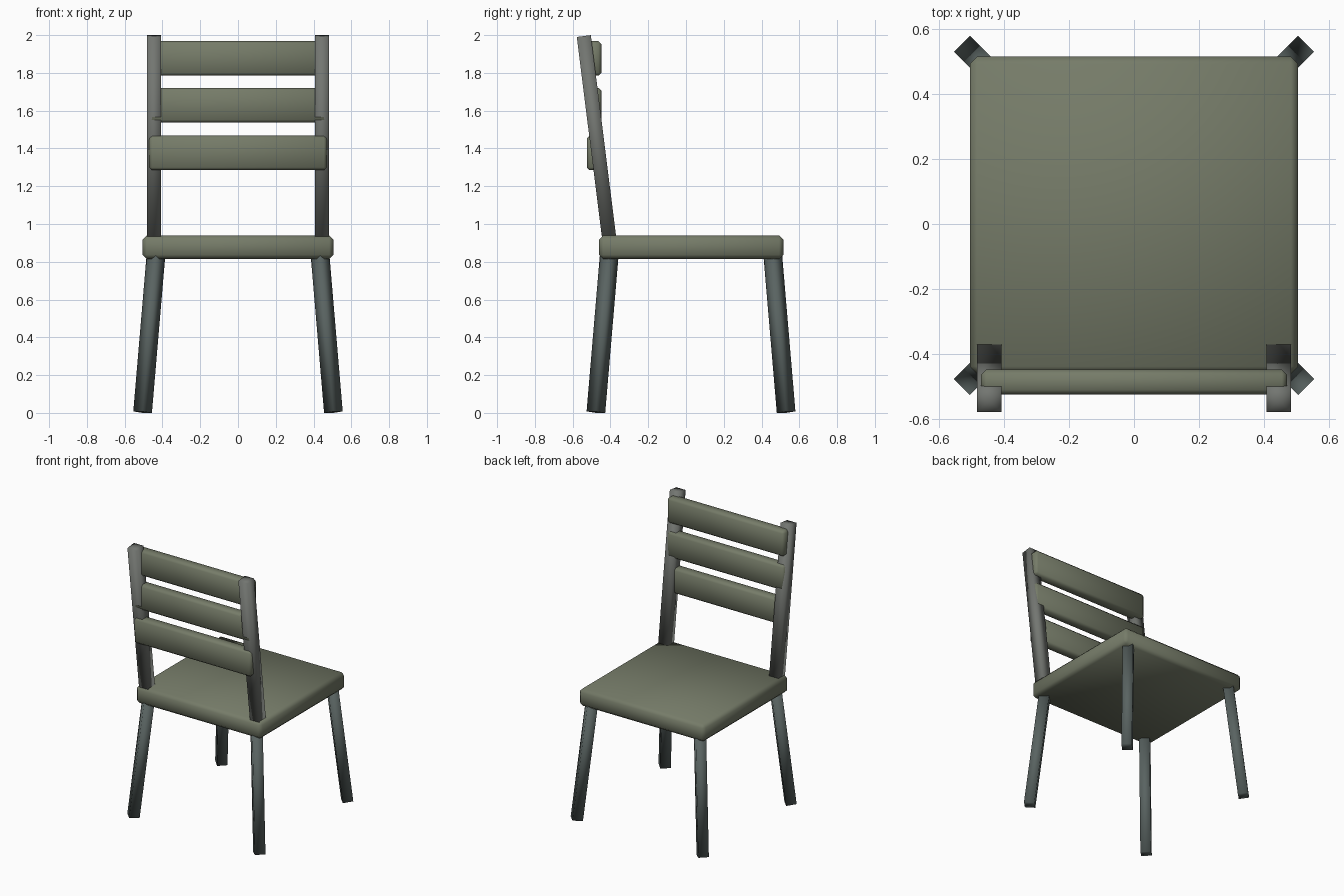
import bpy
from math import radians
from mathutils import Vector, Matrix

if "Cube" in bpy.data.objects:
    bpy.data.objects.remove(bpy.data.objects["Cube"])


def material(name, rgb):
    m = bpy.data.materials.new(name)
    m.diffuse_color = (*rgb, 1)
    m.use_nodes = True
    m.node_tree.nodes["Principled BSDF"].inputs["Base Color"].default_value = m.diffuse_color
    return m


olive = material("olive wood", (0.18, 0.20, 0.14))
grey = material("grey post", (0.17, 0.18, 0.165))
dark = material("dark leg", (0.10, 0.125, 0.12))


def board(name, lo, hi, bevel):
    """Chamfered, smooth-shaded box between two corners."""
    lo, hi = Vector(lo), Vector(hi)
    bpy.ops.mesh.primitive_cube_add(size=1, location=(lo + hi) / 2)
    ob = bpy.context.object
    ob.name = name
    ob.scale = hi - lo
    bpy.ops.object.transform_apply(location=False, rotation=False, scale=True)
    mod = ob.modifiers.new("chamfer", 'BEVEL')
    mod.width = bevel
    mod.segments = 1
    ob.data.materials.append(olive)
    bpy.ops.object.shade_smooth()


def bar(name, a, b, width, turn, mat):
    """Square bar from a to b: four-sided cylinder, turned about its axis."""
    a, b = Vector(a), Vector(b)
    axis = b - a
    bpy.ops.mesh.primitive_cylinder_add(vertices=4, radius=width / 2 ** 0.5,
                                        depth=axis.length, end_fill_type='TRIFAN')
    ob = bpy.context.object
    ob.name = name
    tilt = Vector((0, 0, 1)).rotation_difference(axis).to_matrix().to_4x4()
    ob.matrix_world = (Matrix.Translation((a + b) / 2) @ tilt
                       @ Matrix.Rotation(radians(turn), 4, 'Z'))
    ob.data.materials.append(mat)
    bpy.ops.object.shade_smooth()


# Seat
board("seat", (-0.505, -0.46, 0.815), (0.505, 0.515, 0.94), 0.022)

# Backrest slats, stacked vertically
for i, (z0, z1) in enumerate([(1.285, 1.468), (1.537, 1.72), (1.785, 1.968)]):
    board(f"back_slat_{i + 1}", (-0.47, -0.525, z0), (0.47, -0.448, z1), 0.015)

for side, s in (("left", -1), ("right", 1)):
    # Leaning back posts
    bar(f"back_post_{side}", (s * 0.445, -0.407, 0.928), (s * 0.445, -0.541, 1.995),
        0.075, 45, grey)
    # Splayed legs, set diagonally
    bar(f"back_leg_{side}", (s * 0.505, -0.477, 0.004), (s * 0.434, -0.406, 0.84),
        0.07, 0, dark)
    bar(f"front_leg_{side}", (s * 0.505, 0.53, 0.004), (s * 0.434, 0.459, 0.84),
        0.07, 0, dark)
